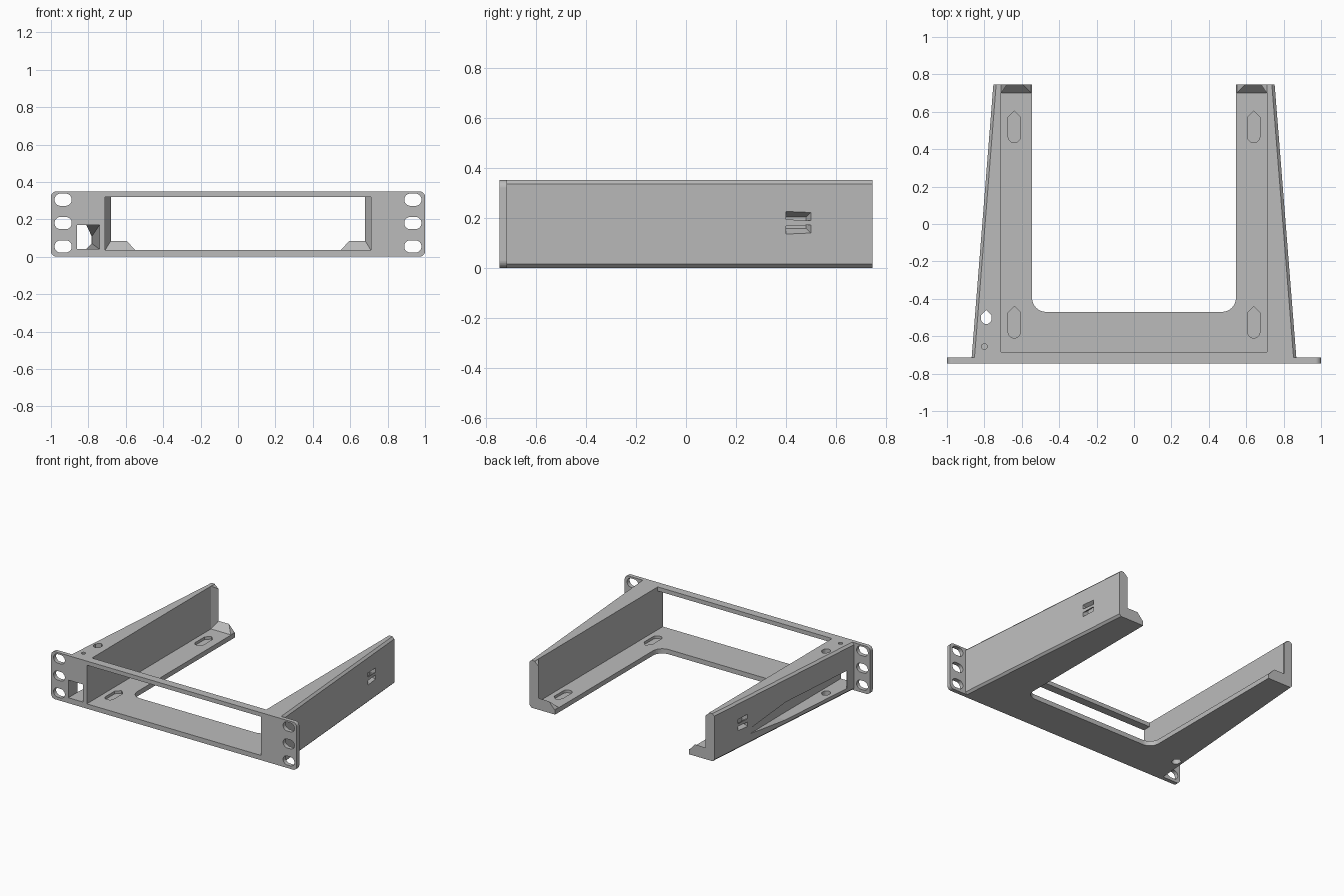
import bpy, bmesh, math
from mathutils import Vector

old = bpy.data.objects.get("Cube")
if old:
    bpy.data.objects.remove(old, do_unlink=True)

GREY = (0.5, 0.5, 0.5, 1)
grey = bpy.data.materials.new("light grey plastic")
grey.use_nodes = True
grey.diffuse_color = GREY
grey.node_tree.nodes["Principled BSDF"].inputs["Base Color"].default_value = GREY

HEIGHT, FRONT, BACK = 0.35, -0.745, 0.745
PLATE_BACK = -0.715
BAY, FLOOR, BAY_TOP = 0.71, 0.035, 0.32
ARM_INNER = 0.545


def outer_x(y):
    """Half width of the tapered body at depth y."""
    t = (y - PLATE_BACK) / (BACK - PLATE_BACK)
    return 0.868 + t * (0.752 - 0.868)


def make(name, bm):
    bmesh.ops.remove_doubles(bm, verts=bm.verts, dist=1e-5)
    bmesh.ops.recalc_face_normals(bm, faces=bm.faces)
    mesh = bpy.data.meshes.new(name)
    bm.to_mesh(mesh)
    bm.free()
    mesh.materials.append(grey)
    ob = bpy.data.objects.new(name, mesh)
    bpy.context.collection.objects.link(ob)
    return ob


def loft(name, rings):
    """Closed solid through rings with equal point counts."""
    bm = bmesh.new()
    loops = [[bm.verts.new(p) for p in ring] for ring in rings]
    for a, b in zip(loops, loops[1:]):
        for i in range(len(a)):
            j = (i + 1) % len(a)
            bm.faces.new((a[i], a[j], b[j], b[i]))
    bm.faces.new(loops[0])
    bm.faces.new(loops[-1])
    return make(name, bm)


def hull(name, points):
    bm = bmesh.new()
    for p in points:
        bm.verts.new(p)
    bmesh.ops.convex_hull(bm, input=bm.verts)
    return make(name, bm)


def prism(name, profile, axis, lo, hi):
    place = {"x": lambda a, b, t: (t, a, b),
             "y": lambda a, b, t: (a, t, b),
             "z": lambda a, b, t: (a, b, t)}[axis]
    return loft(name, [[place(a, b, t) for a, b in profile] for t in (lo, hi)])


def arc(cx, cy, r, start, end, n=8):
    angles = [math.radians(start + (end - start) * i / n) for i in range(n + 1)]
    return [(cx + r * math.cos(a), cy + r * math.sin(a)) for a in angles]


def rounded(x0, x1, y0, y1, r):
    r = min(r, (y1 - y0) / 2 - 1e-4)
    return (arc(x1 - r, y1 - r, r, 0, 90) + arc(x0 + r, y1 - r, r, 90, 180)
            + arc(x0 + r, y0 + r, r, 180, 270) + arc(x1 - r, y0 + r, r, 270, 360))


def rect(x0, x1, y0, y1):
    return [(x0, y0), (x1, y0), (x1, y1), (x0, y1)]


def pointed_slot(cx, y0, y1, r):
    return arc(cx, y0 + r, r, 180, 360, 16) + [(cx + r, y1 - r), (cx, y1)] + [(cx - r, y1 - r)]


def combine(target, tool, operation):
    """Apply a boolean and discard the helper."""
    tool.hide_render = True
    mod = target.modifiers.new("bool", "BOOLEAN")
    mod.operation, mod.solver, mod.object = operation, "EXACT", tool
    graph = bpy.context.evaluated_depsgraph_get()
    mesh = bpy.data.meshes.new_from_object(target.evaluated_get(graph))
    target.modifiers.clear()
    target.data = mesh
    bpy.data.objects.remove(tool, do_unlink=True)


def cut(tool):
    combine(body, tool, "DIFFERENCE")


# Tapered body with chamfered long edges
def body_ring(z, inset):
    f, b = outer_x(-0.73) - inset, outer_x(BACK) - inset
    return [(-f, -0.73, z), (f, -0.73, z), (b, BACK, z), (-b, BACK, z)]


body = loft("rack_bracket_body", [body_ring(0, 0.015), body_ring(0.015, 0),
                                  body_ring(HEIGHT - 0.015, 0), body_ring(HEIGHT, 0.015)])

# Front plate with rounded corners
combine(body, prism("front_plate", rounded(-1, 1, 0, HEIGHT, 0.03), "y", FRONT, PLATE_BACK), "UNION")

# Equipment bay, front window and open middle of the floor
cut(prism("window_cutter", rect(-BAY, BAY, FLOOR, BAY_TOP), "y", -1, -0.6))
cut(prism("bay_cutter", rect(-BAY, BAY, -0.685, 1), "z", FLOOR, 1))
cut(prism("floor_cutter", rounded(-ARM_INNER, ARM_INNER, -0.47, 1, 0.075), "z", -0.1, 0.1))

for s in (-1, 1):
    # Ear mounting slots
    for z in (0.055, 0.18, 0.305):
        x = 0.935 * s
        cut(prism("ear_cutter", rounded(x - 0.046, x + 0.046, z - 0.033, z + 0.033, 0.033),
                  "y", -1, -0.6))
    # Blind foot recesses in the floor
    for y in (-0.61, 0.435):
        cut(prism("foot_cutter", pointed_slot(0.64 * s, y, y + 0.17, 0.033), "z", 0.015, 0.1))
    # Cable tie channel: two slots meeting inside the wall
    for side in (-1, 1):
        ring = []
        for x, near, far, end in ((0.8, 0.024, 0.056, 0.515), (0.735, -0.01, 0.022, 0.48)):
            ring += [(s * x, y, 0.18 + side * h) for y in (0.4, end) for h in (near, far)]
        cut(hull("tie_cutter", ring))

# Socket pocket, open at the front and on the right wall, fading out in a ramp
POCKET = -0.74
cut(prism("socket_cutter", rect(-0.86, POCKET, 0.04, 0.17), "y", -1, -0.6))
cut(prism("pocket_cutter", rect(-1, POCKET, -0.64, 0.0), "z", 0.04, 0.17))
ramp = [(x, -0.001, z) for x in (-1, POCKET) for z in (0.04, 0.17)]
ramp += [(-1, 0.36, z) for z in (0.07, 0.11)]
ramp += [(-outer_x(0.36) + 0.002, 0.36, z) for z in (0.07, 0.11)]
cut(hull("ramp_cutter", ramp))
cut(prism("cable_hole_cutter", pointed_slot(-0.79, -0.535, -0.46, 0.028), "z", -0.1, 1))
cut(prism("latch_hole_cutter", arc(-0.8, -0.655, 0.015, 0, 345, 15), "z", 0.1, 1))

# Rear stops: sloped floor lip and upright wall lip on each arm
for s, side in ((1, "left"), (-1, "right")):
    lip = [(x, y, FLOOR - 0.005) for x in (ARM_INNER, BAY + 0.005) for y in (0.695, BACK)]
    lip += [(x, BACK, 0.085) for x in (0.595, BAY + 0.005)]
    hull(side + "_floor_stop", [(s * x, y, z) for x, y, z in lip])
    wall = [(BAY + 0.005, 0.70), (BAY, 0.70), (0.68, BACK), (BAY + 0.005, BACK)]
    points = [(s * x, y, FLOOR) for x, y in wall]
    points += [(s * x, y, 0.32 if x < BAY else HEIGHT) for x, y in wall]
    hull(side + "_wall_stop", points)
